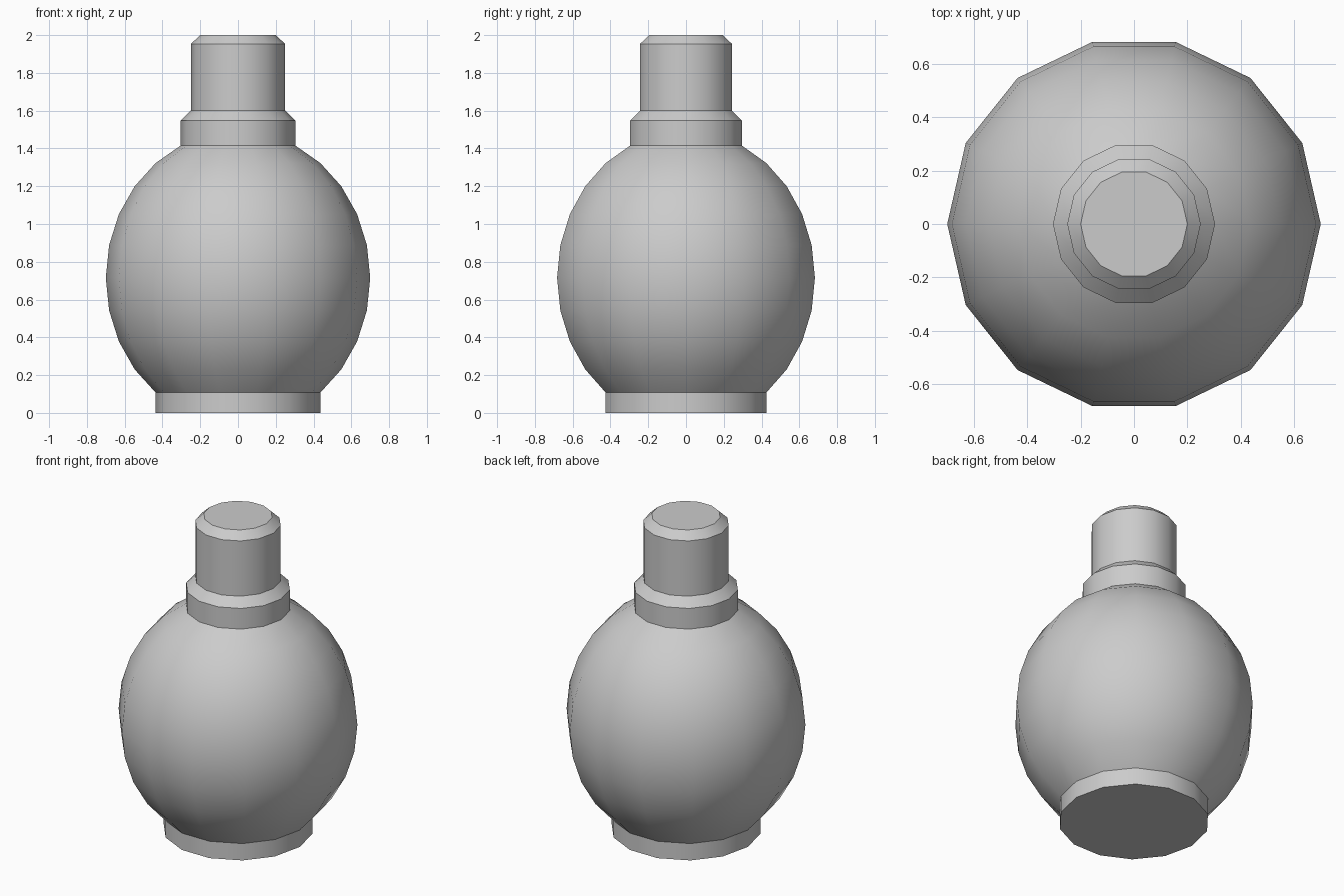
import bpy, bmesh
from math import sin, cos, pi, radians

if "Cube" in bpy.data.objects:
    bpy.data.objects.remove(bpy.data.objects["Cube"])

SIDES = 14


def lathe(name, profile):
    """Revolve (radius, z) points from bottom to top and cap both ends."""
    bm = bmesh.new()
    rings = [[bm.verts.new((r * cos(2 * pi * i / SIDES), r * sin(2 * pi * i / SIDES), z))
              for i in range(SIDES)] for r, z in profile]
    for low, high in zip(rings, rings[1:]):
        for i in range(SIDES):
            j = (i + 1) % SIDES
            bm.faces.new((low[i], low[j], high[j], high[i]))
    bm.faces.new(rings[0][::-1])
    bm.faces.new(rings[-1])
    mesh = bpy.data.meshes.new(name)
    bm.to_mesh(mesh)
    bm.free()
    obj = bpy.data.objects.new(name, mesh)
    bpy.context.collection.objects.link(obj)
    bpy.ops.object.select_all(action='DESELECT')
    obj.select_set(True)
    bpy.context.view_layer.objects.active = obj
    bpy.ops.object.shade_smooth_by_angle(angle=radians(30))
    return obj


# Round belly: a stretched 14-step sphere, cut off at the foot and the neck
belly = [(0.70 * cos(k * pi / 14), 0.715 + 0.777 * sin(k * pi / 14))
         for k in range(-4, 6)]

# Straight foot, belly, collar with chamfer, and stopper with chamfer
foot = [(belly[0][0], 0.0)]
collar = [(belly[-1][0], 1.547), (0.25, 1.60)]
stopper = [(0.25, 1.953), (0.20, 2.0)]

lathe("flask", foot + belly + collar + stopper)
